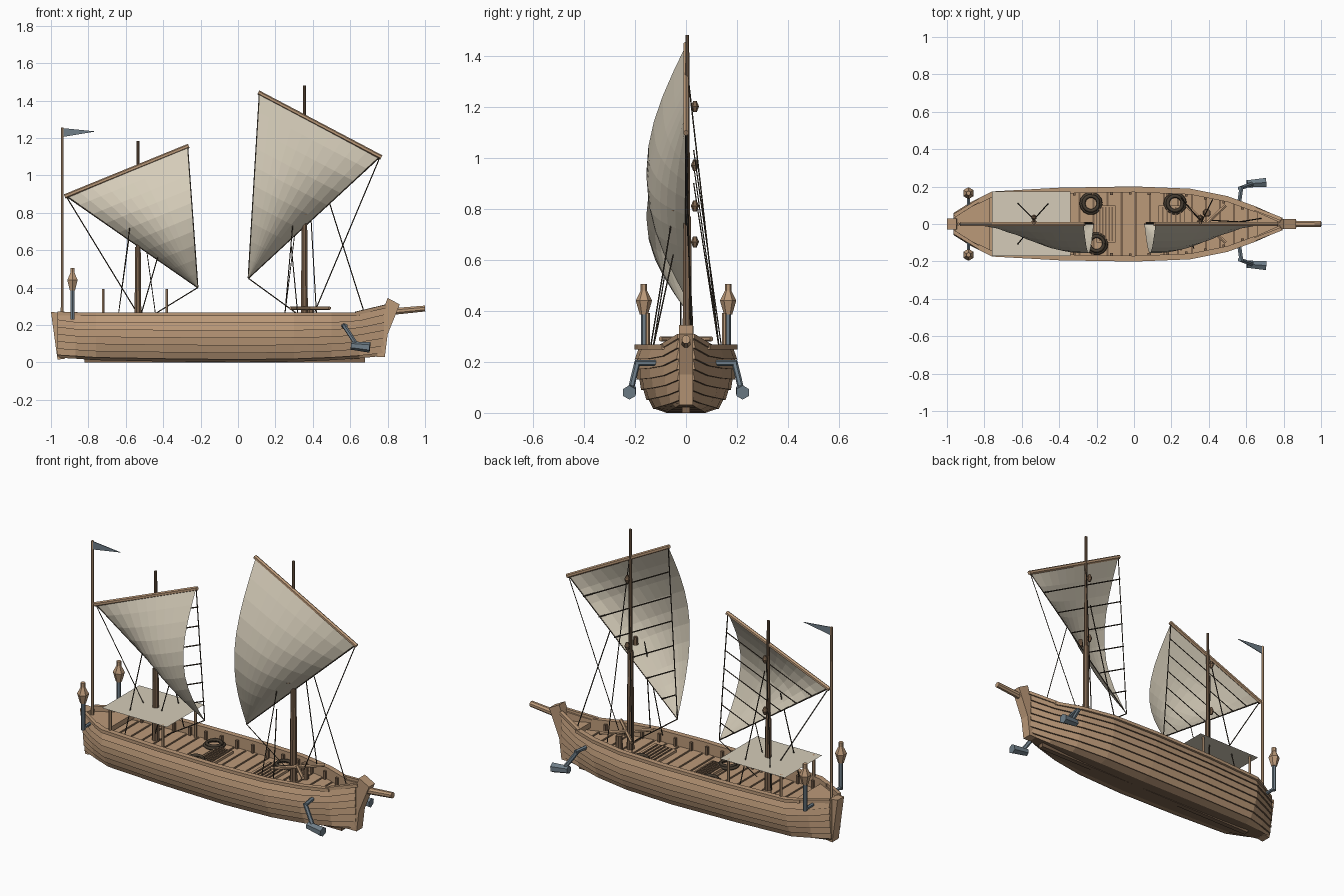
import bpy, math
from mathutils import Vector

cube = bpy.data.objects.get("Cube")
if cube:
    bpy.data.objects.remove(cube)


def material(name, rgb):
    m = bpy.data.materials.new(name)
    m.use_nodes = True
    m.diffuse_color = (*rgb, 1)
    m.node_tree.nodes["Principled BSDF"].inputs["Base Color"].default_value = (*rgb, 1)
    return m


WOOD = material("tan wood", (0.50, 0.32, 0.19))
DARK = material("dark wood", (0.20, 0.125, 0.075))
SAIL = material("canvas", (0.66, 0.60, 0.48))
ROPE = material("rope", (0.06, 0.045, 0.03))
IRON = material("blue grey iron", (0.16, 0.21, 0.25))


def mesh(name, verts, faces, mats):
    me = bpy.data.meshes.new(name)
    me.from_pydata([tuple(v) for v in verts], [], faces)
    for m in mats:
        me.materials.append(m)
    ob = bpy.data.objects.new(name, me)
    bpy.context.collection.objects.link(ob)
    return ob


def tube(name, p, q, r1, r2, mat, sides=8):
    p, q = Vector(p), Vector(q)
    rot = (q - p).to_track_quat('Z', 'Y')
    verts = []
    for c, r in ((p, r1), (q, r2)):
        for i in range(sides):
            a = math.tau * (i + 0.5) / sides
            verts.append(c + rot @ Vector((r * math.cos(a), r * math.sin(a), 0)))
    faces = [(i, (i + 1) % sides, sides + (i + 1) % sides, sides + i) for i in range(sides)]
    faces += [tuple(reversed(range(sides))), tuple(range(sides, 2 * sides))]
    return mesh(name, verts, faces, [mat])


def prism(name, outline, y, width, mat):
    # x-z outline extruded across y
    n = len(outline)
    verts = [(a, y + s * width / 2, b) for s in (-1, 1) for a, b in outline]
    faces = [(i, (i + 1) % n, n + (i + 1) % n, n + i) for i in range(n)]
    return mesh(name, verts, faces + [tuple(reversed(range(n))), tuple(range(n, 2 * n))], [mat])


def box(name, x, y, z, sx, sy, sz, mat):
    outline = [(x - sx / 2, z - sz / 2), (x + sx / 2, z - sz / 2),
               (x + sx / 2, z + sz / 2), (x - sx / 2, z + sz / 2)]
    return prism(name, outline, y, sy, mat)


def ropes(name, lines, radius=0.003):
    cu = bpy.data.curves.new(name, 'CURVE')
    cu.dimensions = '3D'
    cu.bevel_depth = radius
    cu.bevel_resolution = 0
    for line in lines:
        sp = cu.splines.new('POLY')
        sp.points.add(len(line) - 1)
        for pt, co in zip(sp.points, line):
            pt.co = (*co, 1)
    cu.materials.append(ROPE)
    ob = bpy.data.objects.new(name, cu)
    bpy.context.collection.objects.link(ob)


# Hull stations: x, half breadth, bottom, sheer height
STATIONS = [(-.965, .05, .025, .265), (-.87, .11, .02, .25), (-.76, .165, .012, .25),
            (-.4, .185, .005, .25), (0, .192, 0, .25), (.3, .18, .004, .25),
            (.5, .14, .012, .25), (.65, .085, .022, .26), (.78, .028, .035, .295)]
STRAKES = [(0, .35), (.06, .62), (.2, .76), (.36, .87), (.52, .95), (.68, 1), (.84, 1), (1, .97)]
DECK = 0.2


def at(x):
    for a, b in zip(STATIONS, STATIONS[1:]):
        if x <= b[0]:
            t = (x - a[0]) / (b[0] - a[0])
            return [u + (v - u) * t for u, v in zip(a, b)]
    return STATIONS[-1]


# Overlapping plank hull, with an inner bulwark
rings = []
for x, half, low, high in STATIONS:
    side = []
    for (f0, b0), (f1, b1) in zip(STRAKES, STRAKES[1:]):
        side += [(b0 * half + .009, low + f0 * (high - low)), (b1 * half, low + f1 * (high - low))]
    inner = max(half - .02, .005)
    side += [(inner, high), (inner, DECK - .01)]
    rings.append([(x, -y, z) for y, z in reversed(side)] + [(x, y, z) for y, z in side])
n = len(rings[0])
faces = [(r * n + i, r * n + i + 1, (r + 1) * n + i + 1, (r + 1) * n + i)
         for r in range(len(rings) - 1) for i in range(n - 1)]
faces += [tuple(range(n)), tuple(range((len(rings) - 1) * n, len(rings) * n))]
hull = mesh("hull", [v for ring in rings for v in ring], faces, [WOOD, DARK])
outer = n // 2 - 2
for poly in hull.data.polygons[:-2]:
    i = poly.index % (n - 1)
    k = i - n // 2 if i >= n // 2 else n // 2 - 2 - i
    if k % 2 == 1 and k < outer - 1:
        poly.material_index = 1

# Stem, stern post, keel and bowsprit
prism("stem_post", [(.74, .03), (.785, .03), (.80, .15), (.865, .31), (.80, .345), (.755, .22)], 0, .055, WOOD)
prism("stern_post", [(-1, .27), (-.95, .265), (-.925, .02), (-.965, .015)], 0, .06, WOOD)
box("keel", -.07, 0, .012, 1.5, .03, .024, DARK)
tube("bowsprit", (.78, 0, .268), (1, 0, .288), .02, .017, WOOD)


# Deck bed and crosswise planks
def slab(name, x0, x1, z, thick, mat, trim=.018):
    a, b = at(x0)[1] - trim, at(x1)[1] - trim
    top = [(x0, -a), (x1, -b), (x1, b), (x0, a)]
    verts = [(x, y, z - d) for d in (0, thick) for x, y in top]
    mesh(name, verts, [(0, 1, 2, 3), (7, 6, 5, 4)] + [(i, i + 4, (i + 1) % 4 + 4, (i + 1) % 4) for i in range(4)], [mat])


for a, b in zip(STATIONS, STATIONS[1:]):
    slab("deck_bed", a[0], b[0], DECK - .008, .01, DARK)
edges = [-.96 + .075 * i for i in range(23)]
for x in edges:
    slab("deck_plank", x, x + .064, DECK, .006, WOOD)
slab("stern_platform", -.955, -.87, .24, .03, WOOD, .01)
slab("stern_platform", -.87, -.77, .24, .03, WOOD, .01)
slab("bow_platform", .66, .77, .245, .03, WOOD, .01)

# Rails and bulwark ribs
for s in (-1, 1):
    xs = [-.83, -.76, -.58, -.4, -.2, 0, .15, .3, .4, .5, .6, .65]
    verts = []
    for x in xs:
        half = at(x)[1]
        verts += [(x, s * (half + dy), z) for dy, z in ((-.022, .248), (.009, .248), (.009, .267), (-.022, .267))]
    faces = [(4 * r + i, 4 * r + (i + 1) % 4, 4 * r + 4 + (i + 1) % 4, 4 * r + 4 + i)
             for r in range(len(xs) - 1) for i in range(4)]
    last = 4 * len(xs) - 4
    faces += [(3, 2, 1, 0), tuple(range(last, last + 4))]
    mesh("rail", verts, faces, [WOOD])
    for i in range(14):
        x = -.72 + .1 * i
        box("bulwark_rib", x, s * (at(x)[1] - .026), .222, .014, .016, .05, DARK)
    # Slanted end rails
    tube("stern_rail", (-.96, s * .045, .262), (-.82, s * .132, .258), .014, .012, WOOD, 4)
    tube("bow_rail", (.63, s * .088, .262), (.79, s * .025, .30), .013, .013, WOOD, 4)

# Hatch gratings
for hx, wide in ((-.15, .1), (.2, .14)):
    box("hatch_frame", hx, 0, .205, wide, .2, .018, WOOD)
    for i in range(5):
        box("hatch_slat", hx + (i - 2) * wide / 6, 0, .216, .008, .18, .006, DARK)

# Coils of rope
for cx, cy in ((-.23, .11), (.22, .11), (-.2, -.105)):
    for k in range(2):
        r = .052 - .012 * k
        loop = [(cx + r * math.cos(math.tau * i / 14), cy + r * math.sin(math.tau * i / 14), .212 + .01 * k)
                for i in range(15)]
        ropes("rope_coil", [loop], .010)

# Capstan with crossed bars
tube("capstan", (.39, .06, .19), (.39, .06, .29), .022, .018, DARK)
for s in (-1, 1):
    tube("capstan_bar", (.28, -s * .1, .29), (.49, s * .1, .29), .010, .010, WOOD, 6)

# Canopy over the aft deck
mesh("canopy", [(-.76, -.17, .392), (-.34, -.17, .392), (-.34, .175, .392), (-.76, .175, .392)], [(0, 1, 2, 3)], [SAIL])
for x in (-.72, -.38):
    for y in (-.15, .15):
        tube("canopy_post", (x, y, .19), (x, y, .392), .008, .008, WOOD, 6)


# Masts, yards, sails and rope grids
def rig(part, mast_x, mast_top, peak, tip, clew, blocks):
    tube(part + "_mast_lower", (mast_x, .005, .02), (mast_x, .005, mast_top * .52), .022, .016, DARK)
    tube(part + "_mast_upper", (mast_x, .005, mast_top * .5), (mast_x, .005, mast_top), .012, .008, DARK)
    A, B, C = (Vector((x, 0, z)) for x, z in (peak, tip, clew))
    tube(part + "_yard", A + (A - B) * .01, B + (B - A) * .01, .012, .012, WOOD, 6)
    count = 10
    verts = []
    for j in range(count + 1):
        t = j / count
        for i in range(count + 1):
            s = i / count
            p = A.lerp(B, s).lerp(C, t)
            p.y -= .155 * math.sin(math.pi * t) * (1 - s ** 3)
            verts.append(p)
    w = count + 1
    faces = [(j * w + i, j * w + i + 1, (j + 1) * w + i + 1, (j + 1) * w + i)
             for j in range(count) for i in range(count)]
    mesh(part + "_sail", verts, faces, [SAIL])
    off = Vector((0, .006, 0))
    grid = [[A.lerp(C, k / 7) + off, B.lerp(C, k / 7) + off] for k in range(1, 7)]
    ropes(part + "_sail_ropes", grid + [[A, C], [B, C]], .0035)
    for z in blocks:
        tube(part + "_block", (mast_x, .035, z - .022), (mast_x, .035, z), .007, .016, DARK, 6)
        tube(part + "_block", (mast_x, .035, z), (mast_x, .035, z + .022), .016, .007, DARK, 6)
    return A, B, C


A, B, C = rig("fore", .355, 1.48, (.115, 1.44), (.76, 1.10), (.055, .45), (.81, 1.2))
tube("front_block", (.355, -.042, .79), (.355, -.042, .835), .015, .011, DARK, 6)
ropes("fore_rigging", [[B, (.41, .02, .27)], [C, (.33, 0, .25)],
                       [(.25, -.14, .25), (.30, -.045, .82)], [(.25, .14, .25), (.345, .03, 1.03)],
                       [(.42, .13, .25), (.36, .01, 1.3)], [(.32, -.13, .25), (.285, -.05, .62)],
                       [(.68, .03, .25), (.49, 0, .85)]])

A, B, C = rig("aft", -.535, 1.185, (-.27, 1.155), (-.92, .89), (-.215, .40), (.67, .97))
ropes("aft_rigging", [[B, (-.53, .01, .25)], [C, (-.46, 0, .25)],
                      [(-.64, -.13, .25), (-.575, -.05, .75)], [(-.64, .13, .25), (-.54, .03, .97)],
                      [(-.44, .13, .25), (-.53, .03, .9)], [(-.52, -.02, .25), (-.43, -.02, .56)]])

# Flag pole and pennant
tube("flag_pole", (-.94, 0, .22), (-.94, 0, 1.255), .009, .007, WOOD, 6)
prism("pennant", [(-.94, 1.205), (-.76, 1.235), (-.94, 1.253)], 0, .004, IRON)

# Stern lanterns and side anchors
for s in (-1, 1):
    y = s * .165
    tube("lantern_pole", (-.885, y, .23), (-.885, y, .39), .012, .012, IRON, 6)
    tube("lantern_bracket", (-.885, s * .09, .24), (-.885, y, .24), .01, .01, IRON, 6)
    tube("lantern_base", (-.885, y, .385), (-.885, y, .44), .016, .032, WOOD, 6)
    tube("lantern_top", (-.885, y, .44), (-.885, y, .485), .032, .010, WOOD, 6)
    tube("lantern_cap", (-.885, y, .48), (-.885, y, .505), .013, .013, WOOD, 6)
    tube("anchor_shank", (.565, s * .19, .2), (.64, s * .218, .085), .012, .012, IRON, 6)
    tube("anchor_head", (.605, s * .215, .09), (.705, s * .222, .08), .022, .028, IRON, 6)
    tube("anchor_mount", (.56, s * .1, .195), (.575, s * .2, .195), .012, .012, IRON, 6)
